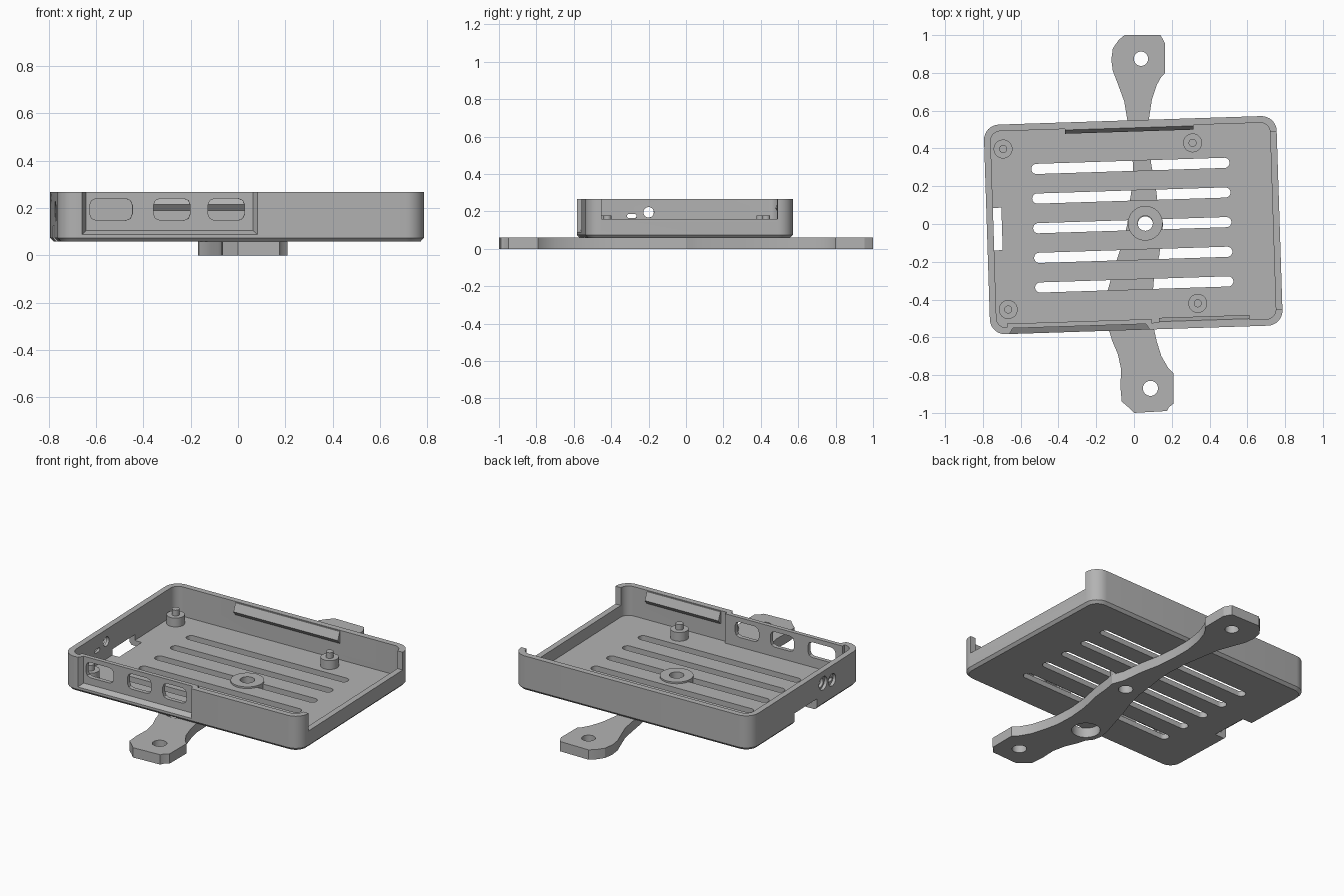
import bpy, bmesh, math
from mathutils import Matrix

if "Cube" in bpy.data.objects:
    bpy.data.objects.remove(bpy.data.objects["Cube"])

TILT = Matrix.Translation((-0.004, -0.006, 0)) @ Matrix.Rotation(math.radians(1.85), 4, 'Z')
Z0, FLOOR, TOP = 0.058, 0.09, 0.267

grey = bpy.data.materials.new("grey_plastic")
grey.diffuse_color = (0.45, 0.45, 0.45, 1)
grey.use_nodes = True
grey.node_tree.nodes["Principled BSDF"].inputs["Base Color"].default_value = grey.diffuse_color


def loft(name, rings):
    """Solid through equal-length rings of 3D points."""
    bm = bmesh.new()
    rows = [[bm.verts.new(p) for p in r] for r in rings]
    n = len(rows[0])
    for a, b in zip(rows, rows[1:]):
        for i in range(n):
            bm.faces.new((a[i], a[(i + 1) % n], b[(i + 1) % n], b[i]))
    bm.faces.new(rows[0][::-1])
    bm.faces.new(rows[-1])
    bmesh.ops.recalc_face_normals(bm, faces=bm.faces)
    me = bpy.data.meshes.new(name)
    bm.to_mesh(me)
    bm.free()
    me.materials.append(grey)
    ob = bpy.data.objects.new(name, me)
    bpy.context.collection.objects.link(ob)
    return ob


def prism(name, pts, lo, hi, axis='z'):
    place = {'z': lambda u, v, h: (u, v, h),
             'y': lambda u, v, h: (u, h, v),
             'x': lambda u, v, h: (h, u, v)}[axis]
    return loft(name, [[place(u, v, h) for u, v in pts] for h in (lo, hi)])


def box(name, x0, x1, y0, y1, z0, z1):
    return prism(name, [(x0, y0), (x1, y0), (x1, y1), (x0, y1)], z0, z1)


def rounded(cx, cy, hx, hy, r, seg=8):
    """Rounded rectangle; seg=1 gives chamfered corners."""
    pts = []
    for q, (sx, sy) in enumerate([(1, 1), (-1, 1), (-1, -1), (1, -1)]):
        for i in range(seg + 1):
            a = math.pi / 2 * (q + i / seg)
            pts.append((cx + sx * (hx - r) + r * math.cos(a),
                        cy + sy * (hy - r) + r * math.sin(a)))
    return pts


def circle(cx, cy, r, n=32):
    return [(cx + r * math.cos(2 * math.pi * i / n),
             cy + r * math.sin(2 * math.pi * i / n)) for i in range(n)]


def combine(ob, other, op='DIFFERENCE'):
    m = ob.modifiers.new("bool", 'BOOLEAN')
    m.operation, m.solver, m.object = op, 'EXACT', other
    bpy.context.view_layer.update()
    me = bpy.data.meshes.new_from_object(ob.evaluated_get(bpy.context.evaluated_depsgraph_get()))
    ob.modifiers.clear()
    ob.data = me
    bpy.data.objects.remove(other)


# Tray shell: rounded, chamfered at the bottom, hollow above the floor
def ring(hx, hy, r, z):
    return [(x, y, z) for x, y in rounded(0, 0, hx, hy, r)]

tray = loft("tray", [ring(0.76, 0.54, 0.065, Z0), ring(0.775, 0.555, 0.08, Z0 + 0.016),
                     ring(0.775, 0.555, 0.08, TOP)])
combine(tray, loft("hollow", [ring(0.74, 0.52, 0.05, FLOOR), ring(0.74, 0.52, 0.05, TOP + 0.1)]))

# Inner port panel and board clips on the long walls
combine(tray, box("port_panel", -0.685, 0.08, -0.535, -0.50, FLOOR - 0.01, TOP), 'UNION')
for side, x0, x1 in [(1, -0.345, 0.335), (-1, 0.12, 0.6)]:
    prof = [(side * 0.53, 0.19), (side * 0.515, 0.19), (side * 0.495, 0.215),
            (side * 0.515, TOP - 0.005), (side * 0.53, TOP - 0.005)]
    combine(tray, prism("clip", prof, x0, x1, 'x'), 'UNION')

# Recess with sloping edges in front of the ports
def recess_ring(x0, x1, z, y):
    return [(x0, y, z), (x1, y, z), (x1, y, 0.4), (x0, y, 0.4)]

combine(tray, loft("recess", [recess_ring(-0.683, 0.078, 0.08, -0.57),
                              recess_ring(-0.655, 0.05, 0.105, -0.525)]))

# Front port openings
for x0, x1 in [(-0.64, -0.46), (-0.37, -0.215), (-0.14, 0.015)]:
    combine(tray, prism("port", rounded((x0 + x1) / 2, 0.194, (x1 - x0) / 2, 0.046, 0.028, 2),
                        -0.6, -0.45, 'y'))

# Left wall: countersunk openings and card notch through wall and floor
combine(tray, prism("jack", circle(-0.17, 0.195, 0.028), -0.8, -0.7, 'x'))
combine(tray, prism("jack_sink", circle(-0.17, 0.195, 0.04), -0.8, -0.757, 'x'))
combine(tray, prism("light", rounded(-0.26, 0.175, 0.026, 0.011, 0.01, 3), -0.8, -0.7, 'x'))
combine(tray, prism("light_sink", circle(-0.26, 0.18, 0.036), -0.8, -0.757, 'x'))
combine(tray, box("card_notch", -0.8, -0.695, -0.11, 0.115, 0.0, 0.125))

# Right wall lowered between its corners
combine(tray, box("right_opening", 0.70, 0.85, -0.47, 0.47, 0.16, 0.4))

# Floor slots
for i in range(-2, 3):
    combine(tray, prism("slot", rounded(-0.005, i * 0.157, 0.525, 0.027, 0.0269), 0, 0.2))

# Central boss with bolt hole
combine(tray, prism("boss", circle(0.064, 0.008, 0.092, 40), Z0, FLOOR + 0.01), 'UNION')
combine(tray, prism("bolt", circle(0.064, 0.008, 0.04), 0, 0.3))
tray.data.transform(TILT)
parts = [tray]

# Standoffs with locating pins
for x in (-0.676, 0.328):
    for y in (-0.425, 0.425):
        levels = [(0.05, FLOOR - 0.01), (0.05, 0.143), (0.021, 0.143), (0.021, 0.177)]
        s = loft("standoff", [[(u, v, z) for u, v in circle(x, y, r)] for r, z in levels])
        s.data.transform(TILT)
        parts.append(s)

# Mounting arm: outline walked from the back end down the right, up the left
right = [(0.14, 1.0), (0.155, 0.975), (0.165, 0.955), (0.165, 0.80), (0.145, 0.78), (0.12, 0.735),
         (0.095, 0.66), (0.078, 0.55), (0.08, 0.43), (0.092, 0.31), (0.115, 0.2), (0.13, 0.07),
         (0.155, 0.0), (0.145, -0.06), (0.135, -0.16), (0.105, -0.3), (0.095, -0.42), (0.1, -0.53),
         (0.12, -0.62), (0.145, -0.70), (0.18, -0.76), (0.21, -0.79), (0.21, -0.95), (0.185, -0.97),
         (0.175, -0.99)]
left = [(0.0, -1.0), (-0.03, -0.97), (-0.065, -0.94), (-0.072, -0.86), (-0.068, -0.77),
        (-0.085, -0.69), (-0.115, -0.62), (-0.13, -0.57), (-0.16, -0.53), (-0.17, -0.48),
        (-0.16, -0.42), (-0.13, -0.32), (-0.095, -0.2), (-0.06, -0.1), (-0.035, 0.0),
        (-0.025, 0.1), (-0.01, 0.2), (-0.005, 0.31), (-0.015, 0.43), (-0.035, 0.55),
        (-0.052, 0.65), (-0.085, 0.74), (-0.112, 0.81), (-0.12, 0.87), (-0.112, 0.93),
        (-0.08, 0.975), (-0.05, 1.0)]
arm = prism("mounting_arm", right + left, 0, Z0 + 0.001)
for x, y, r in [(0.037, 0.875, 0.038), (0.087, -0.87, 0.04), (0.06, 0.0, 0.04), (-0.06, -0.48, 0.078)]:
    combine(arm, prism("hole", circle(x, y, r), -0.1, 0.2))
parts.append(arm)

# Smooth the round surfaces, keep edges sharp
for ob in parts:
    bpy.ops.object.select_all(action='DESELECT')
    ob.select_set(True)
    bpy.context.view_layer.objects.active = ob
    bpy.ops.object.shade_smooth_by_angle(angle=math.radians(25))
